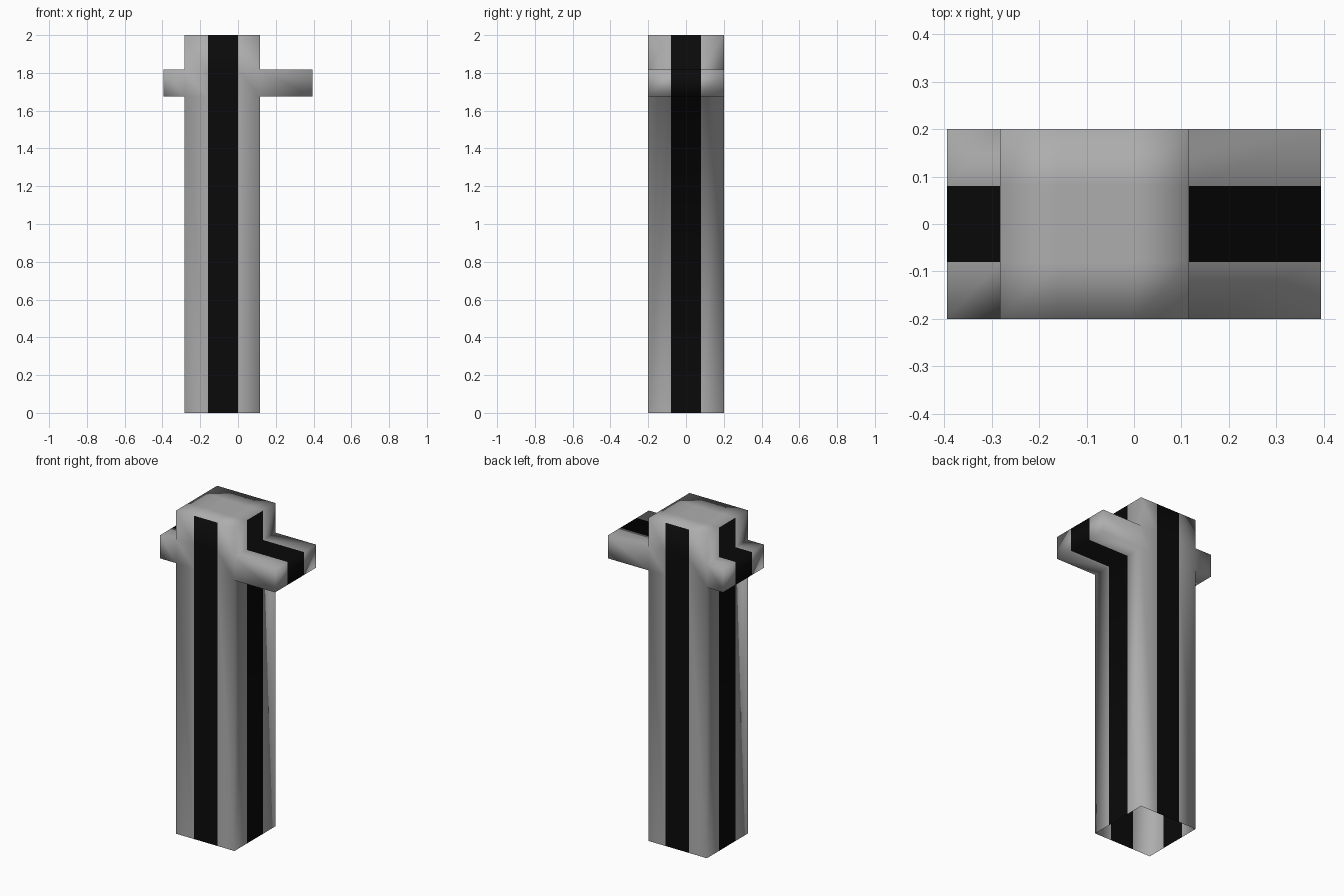
import bpy, bmesh
from mathutils import Vector

if "Cube" in bpy.data.objects:
    bpy.data.objects.remove(bpy.data.objects["Cube"])

# Two flat colours
def material(name, rgb):
    m = bpy.data.materials.new(name)
    m.diffuse_color = (*rgb, 1.0)
    m.use_nodes = True
    m.node_tree.nodes["Principled BSDF"].inputs["Base Color"].default_value = m.diffuse_color
    return m

grey = material("light grey", (0.42, 0.42, 0.42))
black = material("black", (0.003, 0.003, 0.003))

# Cut lines: arm tips, post sides and stripe edges
XS = [-0.394, -0.283, -0.16, 0.0, 0.116, 0.394]
YS = [-0.2, -0.08, 0.08, 0.2]
ZS = [0.0, 1.674, 1.817, 2.0]
GRID = (XS, YS, ZS)

def solid(i, j, k):
    """Post fills the middle columns; the arms fill the outer ones at arm height."""
    if not (0 <= i < 5 and 0 <= j < 3 and 0 <= k < 3):
        return False
    return 1 <= i <= 3 or k == 1

def is_stripe(cell, axis, level):
    """Stripe runs up the front and back, and along the sides and over the arms."""
    if axis == 1:
        return cell[0] == 2
    return cell[1] == 1 and not (axis == 2 and level == 3)

# Post with cross arms: one connected shell, open at the bottom
bm = bmesh.new()
for i in range(5):
    for j in range(3):
        for k in range(3):
            cell = (i, j, k)
            if not solid(*cell):
                continue
            for axis in range(3):
                for side in (0, 1):
                    nb = list(cell)
                    nb[axis] += 2 * side - 1
                    if solid(*nb) or nb[2] < 0:
                        continue
                    u, v = (axis + 1) % 3, (axis + 2) % 3
                    corners = []
                    for du, dv in ((0, 0), (1, 0), (1, 1), (0, 1)):
                        idx = list(cell)
                        idx[axis] += side
                        idx[u] += du
                        idx[v] += dv
                        corners.append(bm.verts.new(Vector([GRID[a][idx[a]] for a in range(3)])))
                    if side == 0:
                        corners.reverse()
                    f = bm.faces.new(corners)
                    f.smooth = True
                    f.material_index = int(is_stripe(cell, axis, cell[axis] + side))
bmesh.ops.remove_doubles(bm, verts=bm.verts, dist=1e-4)

mesh = bpy.data.meshes.new("striped_post")
bm.to_mesh(mesh)
bm.free()
mesh.materials.append(grey)
mesh.materials.append(black)
post = bpy.data.objects.new("striped_post", mesh)
bpy.context.collection.objects.link(post)
